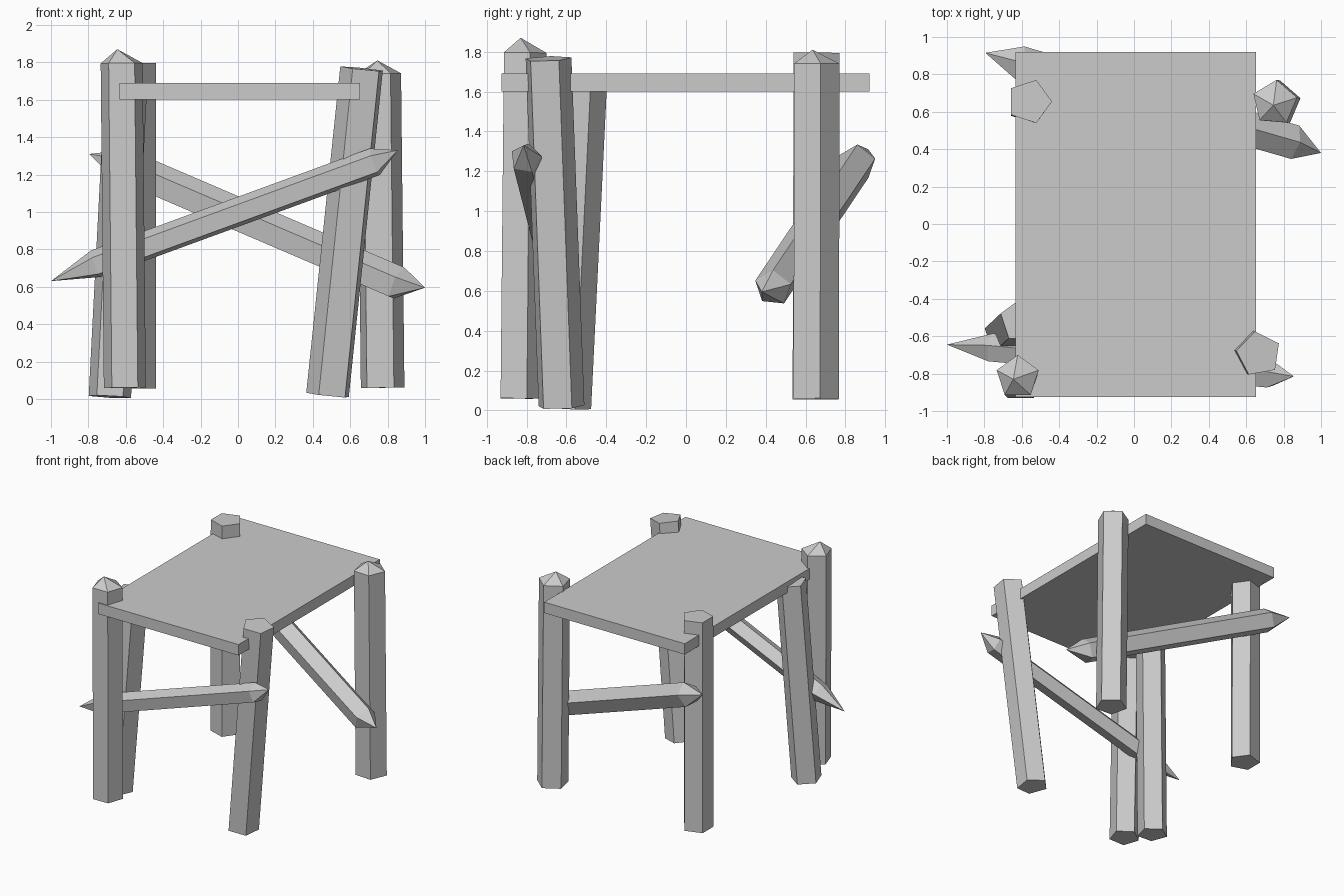
import bpy, bmesh
from math import cos, sin, radians
from mathutils import Vector

if "Cube" in bpy.data.objects:
    bpy.data.objects.remove(bpy.data.objects["Cube"])


def log(name, start, end, radius, phase, tip_start=None, tip_end=None):
    """Five-sided log between two points, with optional sharpened ends."""
    a, b = Vector(start), Vector(end)
    d = (b - a).normalized()
    u = Vector((0, 1, 0)).cross(d).normalized()
    v = d.cross(u)
    bm = bmesh.new()
    rings = []
    for c in (a, b):
        ring = []
        for i in range(5):
            t = radians(phase + 72 * i)
            ring.append(bm.verts.new(c + radius * (cos(t) * u + sin(t) * v)))
        rings.append(ring)
    for i in range(5):
        j = (i + 1) % 5
        bm.faces.new((rings[0][i], rings[0][j], rings[1][j], rings[1][i]))
    for ring, tip in zip(rings, (tip_start, tip_end)):
        if tip is None:
            bm.faces.new(ring)
        else:
            apex = bm.verts.new(tip)
            for i in range(5):
                bm.faces.new((ring[i], ring[(i + 1) % 5], apex))
    bmesh.ops.recalc_face_normals(bm, faces=bm.faces)
    mesh = bpy.data.meshes.new(name)
    bm.to_mesh(mesh)
    bm.free()
    bpy.context.collection.objects.link(bpy.data.objects.new(name, mesh))


# Flat platform
bpy.ops.mesh.primitive_cube_add(size=1, location=(0.01, -0.0025, 1.645))
platform = bpy.context.object
platform.name = "platform"
platform.scale = (1.285, 1.845, 0.09)

# Upright posts
log("front_left_post", (-0.605, -0.835, 0.06), (-0.622, -0.818, 1.795), 0.118, 90,
    tip_end=(-0.645, -0.83, 1.87))
log("back_left_post", (-0.56, 0.65, 0.055), (-0.56, 0.655, 1.795), 0.121, 0)
log("back_right_post", (0.77, 0.645, 0.06), (0.752, 0.648, 1.74), 0.123, 85,
    tip_end=(0.745, 0.635, 1.81))

# Leaning posts
log("front_right_leaning_post", (0.485, -0.63, 0.02), (0.667, -0.695, 1.765), 0.122, 100)
log("left_leaning_post", (-0.685, -0.595, 0.012), (-0.60, -0.515, 1.65), 0.119, 90)

# Diagonal sharpened braces
log("front_brace", (-0.76, -0.665, 0.72), (0.73, -0.805, 1.265), 0.08, 240,
    tip_start=(-1.0, -0.645, 0.63), tip_end=(0.855, -0.815, 1.33))
log("back_brace", (-0.62, 0.86, 1.245), (0.85, 0.437, 0.615), 0.097, 180,
    tip_start=(-0.795, 0.915, 1.31), tip_end=(1.0, 0.38, 0.595))
